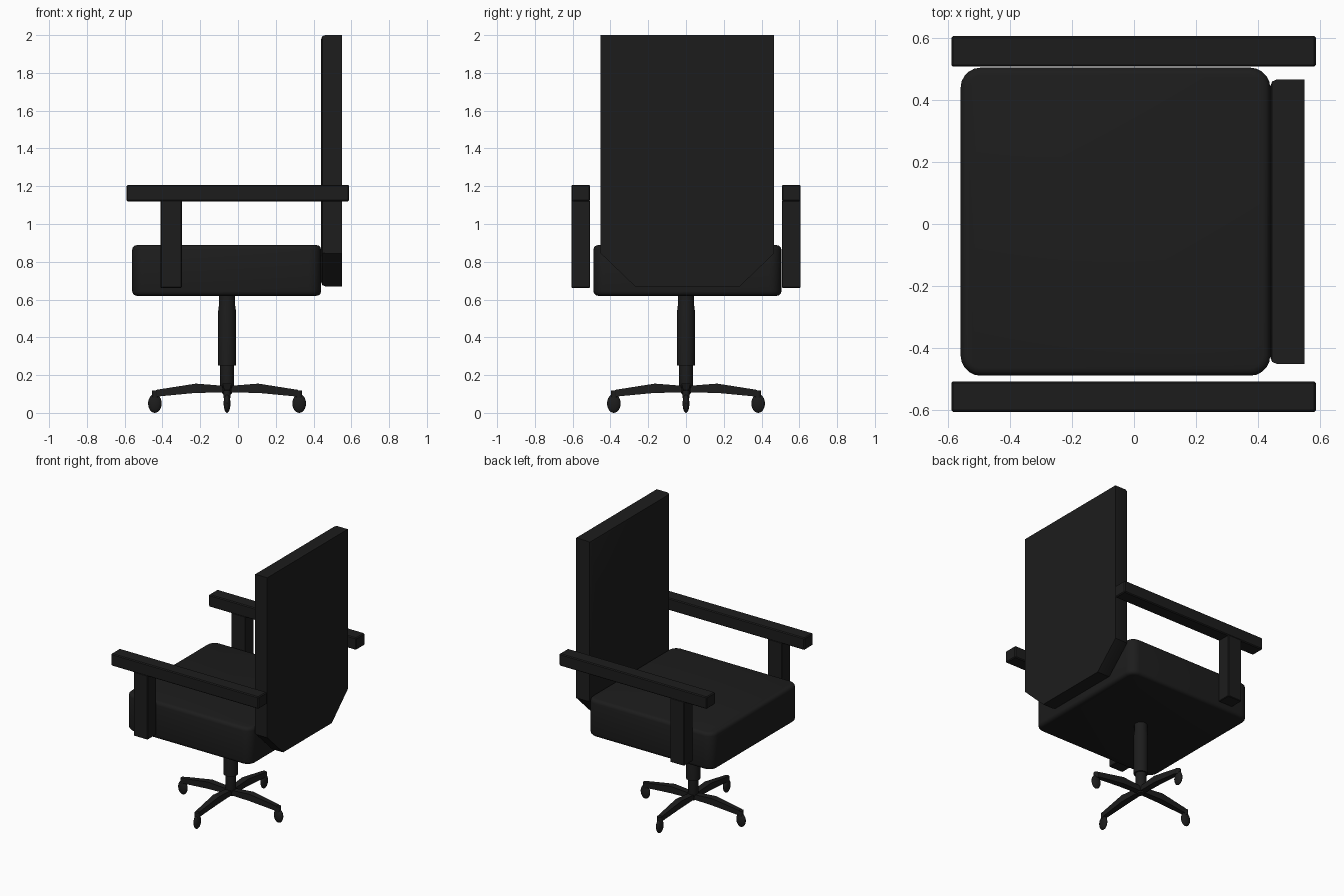
import bpy, bmesh, math
from mathutils import Matrix, Vector

if "Cube" in bpy.data.objects:
    bpy.data.objects.remove(bpy.data.objects["Cube"])

black = bpy.data.materials.new("black")
black.diffuse_color = (0.012, 0.012, 0.012, 1)
black.use_nodes = True
black.node_tree.nodes["Principled BSDF"].inputs["Base Color"].default_value = black.diffuse_color


def finish(bm, name, smooth=True):
    bmesh.ops.recalc_face_normals(bm, faces=bm.faces)
    me = bpy.data.meshes.new(name)
    bm.to_mesh(me)
    bm.free()
    ob = bpy.data.objects.new(name, me)
    bpy.context.collection.objects.link(ob)
    me.materials.append(black)
    if smooth:
        bpy.ops.object.select_all(action='DESELECT')
        ob.select_set(True)
        bpy.context.view_layer.objects.active = ob
        bpy.ops.object.shade_smooth_by_angle(angle=math.radians(35))
    return ob


def box(lo, hi):
    bm = bmesh.new()
    lo, hi = Vector(lo), Vector(hi)
    m = Matrix.Translation((lo + hi) / 2) @ Matrix.Diagonal((*(hi - lo), 1))
    bmesh.ops.create_cube(bm, size=1, matrix=m)
    return bm


def bevel(bm, edges, width, segments):
    bmesh.ops.bevel(bm, geom=edges, offset=width, segments=segments,
                    profile=0.5, affect='EDGES')


def prism(bm, points, direction):
    face = bm.faces.new([bm.verts.new(p) for p in points])
    ext = bmesh.ops.extrude_face_region(bm, geom=[face], use_keep_orig=True)
    verts = [v for v in ext["geom"] if isinstance(v, bmesh.types.BMVert)]
    bmesh.ops.translate(bm, verts=verts, vec=direction)


# seat cushion: rounded corners, then softened rims
bm = box((-0.56, -0.49, 0.62), (0.44, 0.505, 0.888))
bevel(bm, [e for e in bm.edges if abs(e.verts[0].co.z - e.verts[1].co.z) > 0.1], 0.065, 5)
bevel(bm, [e for e in bm.edges if abs(e.verts[0].co.z - e.verts[1].co.z) < 0.01], 0.024, 3)
finish(bm, "seat")

# backrest: panel with clipped lower corners and a chamfered front rim
bm = bmesh.new()
outline = [(-0.27, 0.67), (0.285, 0.67), (0.467, 0.845), (0.467, 2.0),
           (-0.452, 2.0), (-0.452, 0.845)]
prism(bm, [(0.44, y, z) for y, z in outline], (0.11, 0, 0))
bevel(bm, [e for e in bm.edges if all(v.co.x < 0.45 for v in e.verts)], 0.022, 2)
finish(bm, "backrest")

# armrests and their posts
for side, name in ((-1, "right"), (1, "left")):
    y0, y1 = sorted((side * 0.508, side * 0.607))
    bm = box((-0.59, y0, 1.12), (0.588, y1, 1.207))
    bevel(bm, bm.edges[:], 0.006, 1)
    finish(bm, name + "_armrest", False)
    bm = box((-0.41, y0, 0.662), (-0.297, y1, 1.125))
    bevel(bm, bm.edges[:], 0.004, 1)
    finish(bm, name + "_armrest_post", False)

# gas lift column, turned from a profile
CX = -0.058
profile = [(0, 0.10), (0.024, 0.10), (0.036, 0.145), (0.036, 0.25), (0.047, 0.25),
           (0.047, 0.54), (0.043, 0.57), (0.043, 0.64), (0, 0.64)]
bm = bmesh.new()
vs = [bm.verts.new((CX + r, 0, z)) for r, z in profile]
es = [bm.edges.new(p) for p in zip(vs, vs[1:])]
bmesh.ops.spin(bm, geom=vs + es, cent=(CX, 0, 0), axis=(0, 0, 1),
               angle=math.tau, steps=24)
bmesh.ops.remove_doubles(bm, verts=bm.verts, dist=0.0005)
finish(bm, "column")

# four star-base legs with casters
stations = [(0, 0.108, 0.142, 0.02), (0.165, 0.106, 0.155, 0.024),
            (0.375, 0.086, 0.122, 0.015)]
for i in range(4):
    turn = Matrix.Translation((CX, 0, 0)) @ Matrix.Rotation(i * math.pi / 2, 4, 'Z')
    bm = bmesh.new()
    rings = [[bm.verts.new(p) for p in ((r, -w, b), (r, w, b), (r, w, t), (r, -w, t))]
             for r, b, t, w in stations]
    for a, b in zip(rings, rings[1:]):
        for k in range(4):
            bm.faces.new((a[k], a[(k + 1) % 4], b[(k + 1) % 4], b[k]))
    bm.faces.new(rings[0])
    bm.faces.new(rings[-1])
    bm.transform(turn)
    finish(bm, f"base_leg_{i + 1}", False)

    bm = bmesh.new()
    bmesh.ops.create_uvsphere(
        bm, u_segments=20, v_segments=12, radius=1,
        matrix=Matrix.Translation((0.382, 0, 0.05)) @ Matrix.Diagonal((0.036, 0.018, 0.05, 1)))
    bmesh.ops.create_cone(bm, cap_ends=True, segments=12, radius1=0.018, radius2=0.018,
                          depth=0.04, matrix=Matrix.Translation((0.38, 0, 0.099)))
    bm.transform(turn)
    finish(bm, f"caster_{i + 1}")
